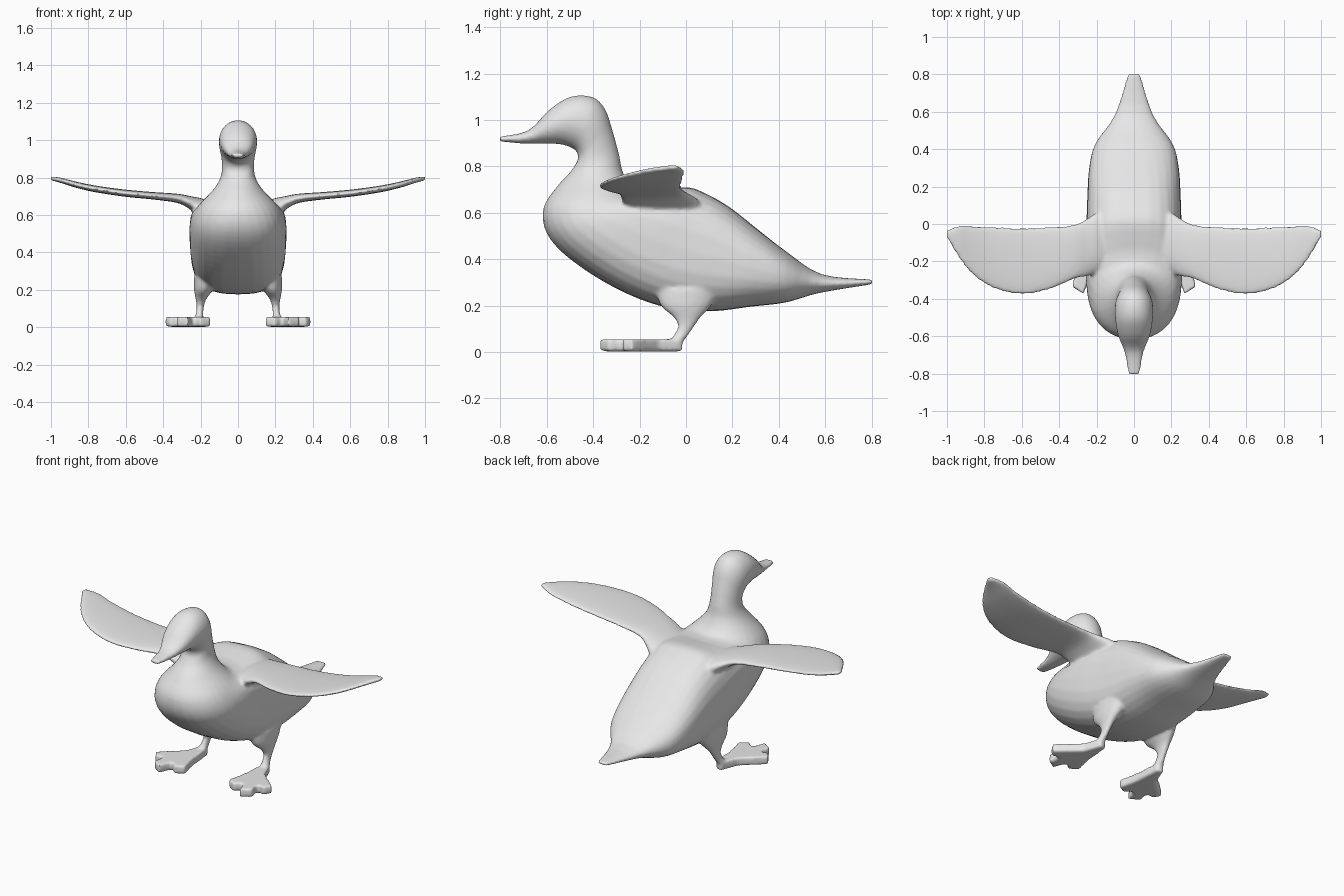
import bpy, bmesh, math
from mathutils import Vector

if "Cube" in bpy.data.objects:
    bpy.data.objects.remove(bpy.data.objects["Cube"])

SIDES = 28
bm = bmesh.new()


def catmull(a, b, c, d, t):
    """Smooth interpolation of four number rows."""
    return [0.5 * (2 * q + (r - p) * t + (2 * p - 5 * q + 4 * r - s) * t * t
                   + (3 * q - p - 3 * r + s) * t ** 3) for p, q, r, s in zip(a, b, c, d)]


def refine(rows, steps):
    out = []
    for i in range(len(rows) - 1):
        a, d = rows[max(i - 1, 0)], rows[min(i + 2, len(rows) - 1)]
        out += [catmull(a, rows[i], rows[i + 1], d, s / steps) for s in range(steps)]
    return out + [list(rows[-1])]


def loft(sections):
    """Skin sections given as (centre, axis_u, axis_v, squareness)."""
    rings = []
    for c, u, v, n in sections:
        ring = []
        for k in range(SIDES):
            a = 2 * math.pi * k / SIDES
            ca, sa = math.cos(a), math.sin(a)
            p = c + u * math.copysign(abs(ca) ** (2 / n), ca) \
                  + v * math.copysign(abs(sa) ** (2 / n), sa)
            ring.append(bm.verts.new(p))
        rings.append(ring)
    for r, s in zip(rings, rings[1:]):
        for k in range(SIDES):
            j = (k + 1) % SIDES
            bm.faces.new((r[k], r[j], s[j], s[k]))
    bm.faces.new(rings[0])
    bm.faces.new(rings[-1])


# Beak, head, neck, body and tail: top y, top z, bottom y, bottom z, half width, squareness
trunk = [
    (-.805, .928, -.805, .908, .032, 2.2),
    (-.68, .955, -.70, .898, .05, 2),
    (-.594, 1.04, -.60, .898, .085, 2),
    (-.50, 1.10, -.53, .893, .10, 2),
    (-.405, 1.10, -.477, .87, .102, 2),
    (-.35, 1.05, -.465, .84, .095, 2),
    (-.318, .96, -.47, .82, .087, 2),
    (-.288, .85, -.50, .775, .09, 2),
    (-.27, .77, -.555, .715, .125, 2),
    (-.22, .70, -.615, .62, .20, 2.1),
    (-.15, .69, -.60, .51, .24, 2.3),
    (-.08, .70, -.50, .40, .257, 2.5),
    (0, .71, -.305, .275, .26, 2.7),
    (.06, .695, -.10, .195, .255, 2.8),
    (.18, .63, .10, .175, .25, 2.7),
    (.32, .52, .28, .195, .24, 2.5),
    (.43, .435, .43, .213, .207, 2.3),
    (.585, .335, .575, .254, .105, 2),
    (.805, .312, .805, .292, .033, 2.2),
]
loft([(Vector((0, (ty + by) / 2, (tz + bz) / 2)), Vector((w, 0, 0)),
       Vector((0, (ty - by) / 2, (tz - bz) / 2)), n)
      for ty, tz, by, bz, w, n in refine(trunk, 4)])

# Wing: x, front edge y, rear edge y, z, thickness
wing = [
    (.10, -.27, .08, .60, .12),
    (.20, -.27, .06, .635, .11),
    (.25, -.28, .03, .662, .075),
    (.32, -.295, -.003, .688, .05),
    (.45, -.35, -.015, .702, .04),
    (.60, -.378, -.018, .716, .038),
    (.75, -.345, -.015, .737, .036),
    (.86, -.275, -.008, .76, .033),
    (.94, -.175, -.008, .783, .028),
    (1.004, -.065, -.035, .797, .022),
]

# Leg: x, y, z, half width, half depth
leg = [
    (.175, .01, .27, .06, .14),
    (.185, .0, .20, .05, .11),
    (.198, .005, .15, .028, .06),
    (.202, .0, .11, .02, .036),
    (.205, -.02, .075, .02, .032),
    (.212, -.05, .035, .028, .032),
]

# Webbed foot outline with three toes
foot = [(.185, -.02), (.225, -.015), (.265, -.12), (.39, -.23), (.365, -.275),
        (.315, -.265), (.33, -.335), (.27, -.373), (.24, -.29), (.20, -.33),
        (.145, -.30), (.17, -.19), (.178, -.1)]

for side in (-1, 1):
    loft([(Vector((side * x, (f + r) / 2, z)), Vector((0, (r - f) / 2, 0)),
           Vector((0, 0, t / 2)), 2.3) for x, f, r, z, t in refine(wing, 4)])
    loft([(Vector((side * x, y, z)), Vector((w, 0, 0)), Vector((0, d, 0)), 2)
          for x, y, z, w, d in refine(leg, 4)])
    low = [bm.verts.new((side * x, y, 0.002)) for x, y in foot]
    high = [bm.verts.new((side * x, y, 0.054)) for x, y in foot]
    bm.faces.new(low)
    bm.faces.new(high)
    for k in range(len(foot)):
        j = (k + 1) % len(foot)
        bm.faces.new((low[k], low[j], high[j], high[k]))

bmesh.ops.triangulate(bm, faces=[f for f in bm.faces if len(f.verts) > 4])
bmesh.ops.recalc_face_normals(bm, faces=bm.faces)

# Fuse all parts into one smooth skin
mesh = bpy.data.meshes.new("duck")
bm.to_mesh(mesh)
bm.free()
duck = bpy.data.objects.new("duck", mesh)
bpy.context.collection.objects.link(duck)

grey = bpy.data.materials.new("light grey")
grey.diffuse_color = (.8, .8, .8, 1)
grey.use_nodes = True
grey.node_tree.nodes["Principled BSDF"].inputs["Base Color"].default_value = grey.diffuse_color
mesh.materials.append(grey)

fuse = duck.modifiers.new("fuse", 'REMESH')
fuse.mode = 'VOXEL'
fuse.voxel_size = 0.009
fuse.use_smooth_shade = True
soften = duck.modifiers.new("soften", 'SMOOTH')
soften.factor = 0.5
soften.iterations = 8
